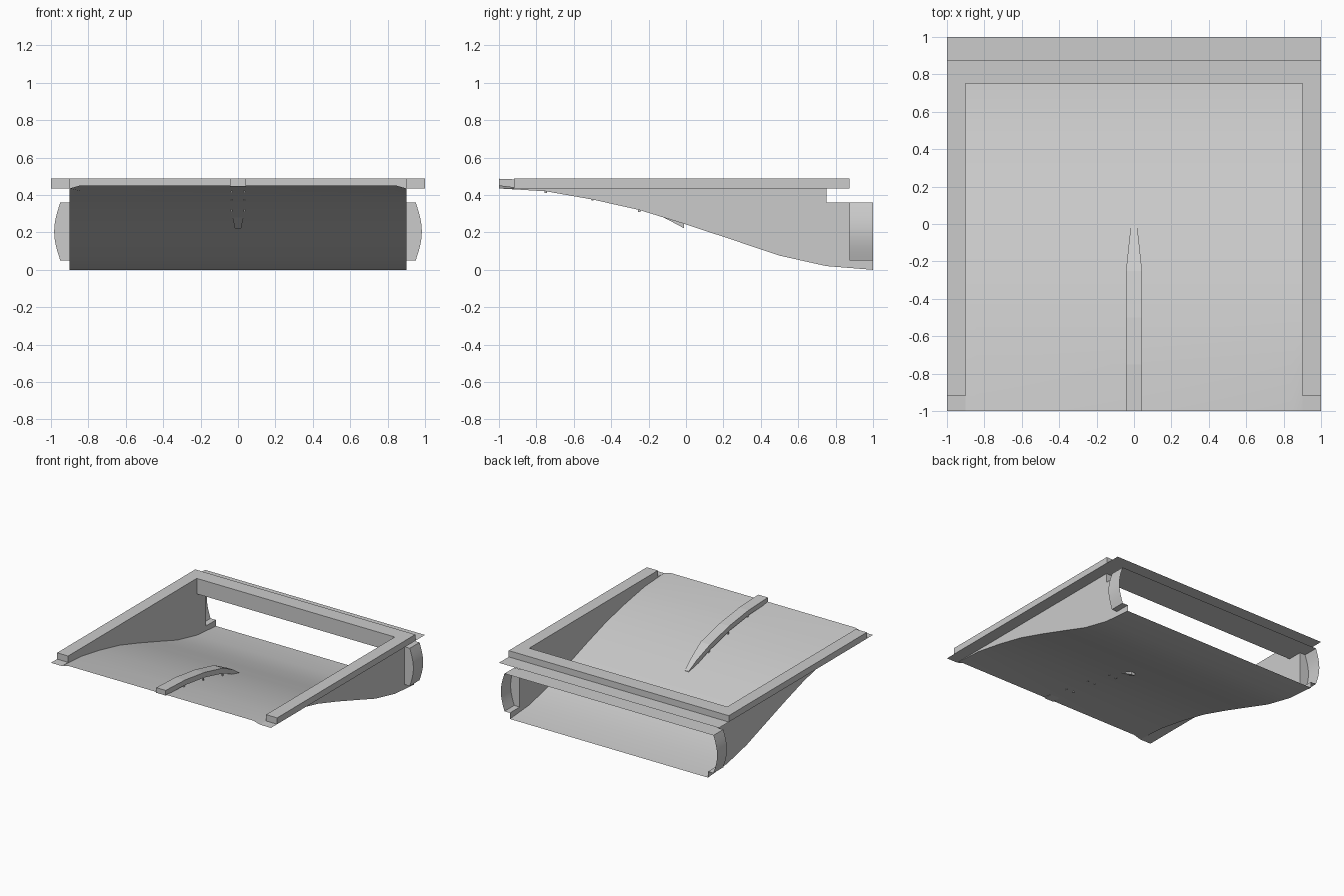
import bpy
import bmesh
import math

cube = bpy.data.objects.get("Cube")
if cube:
    bpy.data.objects.remove(cube, do_unlink=True)

grey = bpy.data.materials.new("light grey")
grey.use_nodes = True
COLOUR = (0.6, 0.6, 0.6, 1)
grey.diffuse_color = COLOUR
grey.node_tree.nodes["Principled BSDF"].inputs["Base Color"].default_value = COLOUR


def finish(name, bm, smooth=False, solid=False):
    if solid:
        bmesh.ops.recalc_face_normals(bm, faces=bm.faces)
    mesh = bpy.data.meshes.new(name)
    bm.to_mesh(mesh)
    bm.free()
    mesh.materials.append(grey)
    obj = bpy.data.objects.new(name, mesh)
    bpy.context.collection.objects.link(obj)
    if smooth:
        bpy.ops.object.select_all(action='DESELECT')
        obj.select_set(True)
        bpy.context.view_layer.objects.active = obj
        bpy.ops.object.shade_smooth_by_angle(angle=math.radians(30))
    return obj


def sheet(name, points):
    """One flat face."""
    bm = bmesh.new()
    bm.faces.new([bm.verts.new(p) for p in points])
    return finish(name, bm)


def loft(name, rows, smooth=False, closed=False):
    """Skin between rows of points; closed rows become a capped solid."""
    bm = bmesh.new()
    grid = [[bm.verts.new(p) for p in row] for row in rows]
    count = len(rows[0])
    for a, b in zip(grid, grid[1:]):
        for i in range(count if closed else count - 1):
            j = (i + 1) % count
            bm.faces.new((a[i], a[j], b[j], b[i]))
    if closed:
        bm.faces.new(grid[0])
        bm.faces.new(grid[-1])
    return finish(name, bm, smooth, closed)


INNER, OUTER = 0.9, 1.0
RIM_LOW, RIM_TOP = 0.435, 0.487
ROOF, SILL = 0.36, 0.05
BAR, REAR = 0.75, 0.873
TIP = -0.92

# Curved ramp floor with a slightly raised front lip
ramp = [(-1, RIM_LOW), (-0.75, 0.42), (-0.5, 0.376), (-0.25, 0.32), (0, 0.243),
        (0.25, 0.16), (0.5, 0.076), (0.75, 0.02), (1, 0)]
rows = []
for y, z in ramp:
    lip = 0.017 if y == -1 else 0
    rows.append([(-INNER, y, z), (-0.84, y, z + lip), (0.84, y, z + lip), (INNER, y, z)])
loft("ramp_floor", rows, smooth=True)

# U-shaped rim around the opening
outline = [(-OUTER, TIP), (-INNER, TIP), (-INNER, BAR), (INNER, BAR),
           (INNER, TIP), (OUTER, TIP), (OUTER, REAR), (-OUTER, REAR)]
loft("rim_frame", [[(x, y, z) for x, y in outline] for z in (RIM_LOW, RIM_TOP)], closed=True)

# Rear flange, riser and duct roof
sheet("rear_flange", [(-OUTER, BAR, RIM_LOW), (OUTER, BAR, RIM_LOW),
                      (OUTER, 1, RIM_LOW), (-OUTER, 1, RIM_LOW)])
sheet("riser", [(-INNER, BAR, ROOF), (INNER, BAR, ROOF),
                (INNER, BAR, RIM_LOW), (-INNER, BAR, RIM_LOW)])
sheet("duct_roof", [(-INNER, BAR, ROOF), (INNER, BAR, ROOF),
                    (INNER, 1, ROOF), (-INNER, 1, ROOF)])

for side, s in (("left", 1), ("right", -1)):
    # Side wall, notched where the cheek opens
    edge = ramp + [(1, SILL), (REAR, SILL), (REAR, ROOF), (BAR, ROOF), (BAR, RIM_LOW)]
    sheet(side + "_wall", [(s * INNER, y, z) for y, z in edge][::s])

    # Front corner tab
    tab = [(INNER, -1), (OUTER, -1), (OUTER, TIP), (INNER, TIP)]
    sheet(side + "_front_tab", [(s * x, y, RIM_LOW) for x, y in tab][::s])

    # Bulged cheek, open to the rear
    section = [(INNER, SILL)]
    steps = 10
    for i in range(steps + 1):
        t = i / steps
        section.append((0.95 + 0.033 * math.sin(math.pi * t), SILL + (ROOF - SILL) * t))
    section.append((INNER, ROOF))
    loft(side + "_cheek", [[(s * x, y, z) for x, z in section][::s] for y in (1, REAR)],
         smooth=True)
    sheet(side + "_cheek_front", [(s * x, REAR, z) for x, z in section][::s])

# Tapered centre strip following the ramp
strip = [(-1, 0.043, 0.445, 0.487), (-0.75, 0.043, 0.435, 0.477),
         (-0.5, 0.043, 0.402, 0.444), (-0.25, 0.043, 0.342, 0.385),
         (-0.1, 0.027, 0.27, 0.31), (-0.01, 0.017, 0.222, 0.25)]
loft("centre_strip", [[(-w, y, low), (w, y, low), (w, y, top), (-w, y, top)]
                      for y, w, low, top in strip], closed=True)

# Small pins fixing the strip to the floor
for n, (y, z) in enumerate(((-0.75, 0.43), (-0.5, 0.39), (-0.25, 0.33))):
    for x in (-0.034, 0.034):
        bm = bmesh.new()
        bmesh.ops.create_cube(bm, size=1)
        bmesh.ops.scale(bm, vec=(0.008, 0.012, 0.04), verts=bm.verts)
        bmesh.ops.translate(bm, vec=(x, y, z), verts=bm.verts)
        finish("strip_pin_%d" % n, bm)
